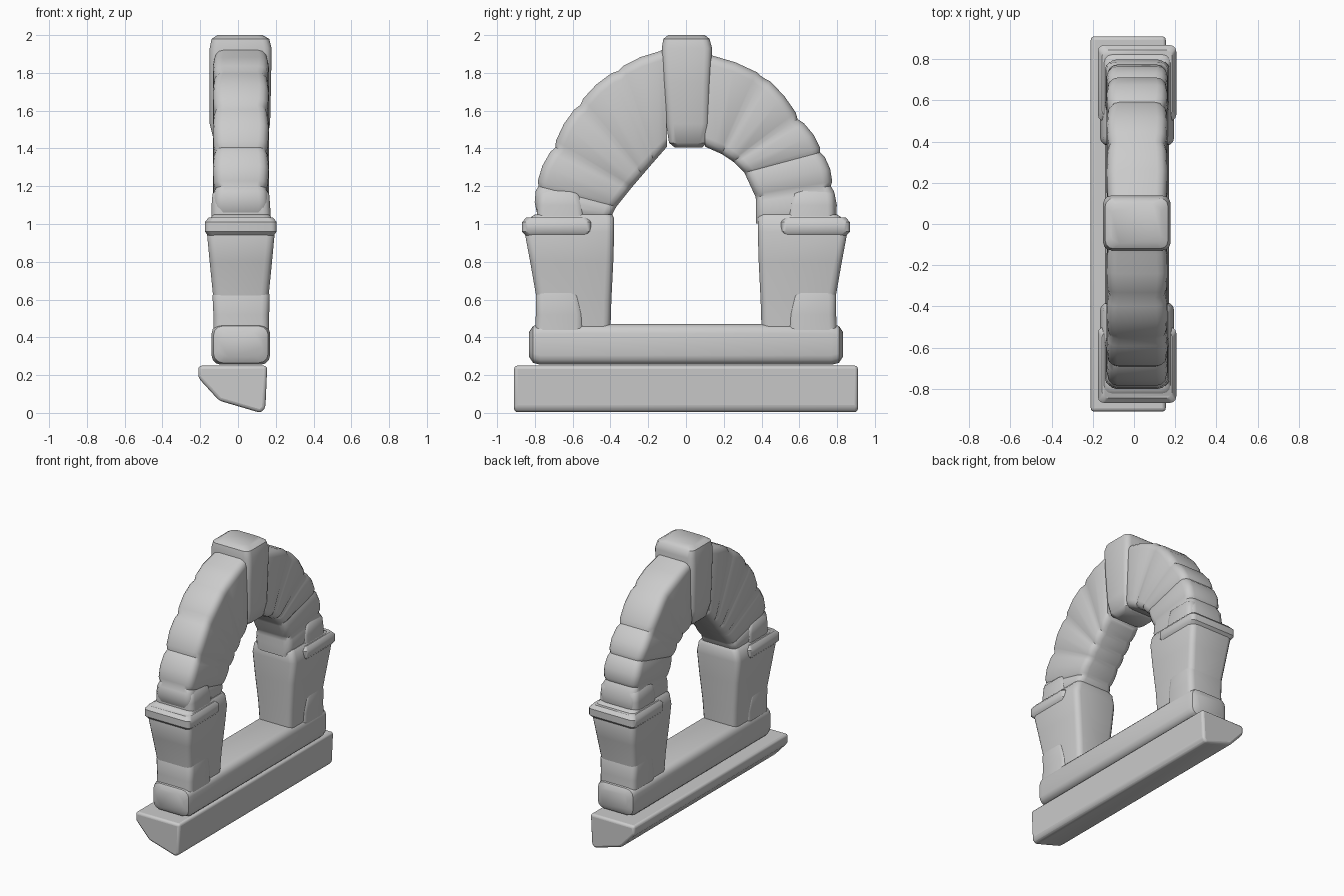
import bpy, bmesh, math
from mathutils import Vector

if "Cube" in bpy.data.objects:
    bpy.data.objects.remove(bpy.data.objects["Cube"])


def finish(name, bm, bevel=0):
    bmesh.ops.recalc_face_normals(bm, faces=bm.faces)
    me = bpy.data.meshes.new(name)
    bm.to_mesh(me)
    bm.free()
    ob = bpy.data.objects.new(name, me)
    bpy.context.collection.objects.link(ob)
    if bevel:
        mod = ob.modifiers.new("bevel", 'BEVEL')
        mod.width, mod.segments = bevel, 3
    bpy.ops.object.select_all(action='DESELECT')
    ob.select_set(True)
    bpy.context.view_layer.objects.active = ob
    bpy.ops.object.shade_smooth_by_angle(angle=math.radians(40))
    return ob


def section(p, q, x0, x1, r):
    """Rounded rectangle between two (y, z) points, spanning x0..x1."""
    p, q = Vector(p), Vector(q)
    length = (q - p).length
    d = (q - p) / length
    pts = []
    for cx, cl, a0 in ((x1 - r, length - r, 0), (x0 + r, length - r, 90),
                       (x0 + r, r, 180), (x1 - r, r, 270)):
        for k in range(4):
            a = math.radians(a0 + 30 * k)
            yz = p + d * (cl + r * math.sin(a))
            pts.append((cx + r * math.cos(a), yz.x, yz.y))
    return pts


def loft(name, rings):
    bm = bmesh.new()
    loops = [[bm.verts.new(c) for c in section(*r)] for r in rings]
    for a, b in zip(loops, loops[1:]):
        for i in range(len(a)):
            j = (i + 1) % len(a)
            bm.faces.new((a[i], a[j], b[j], b[i]))
    bm.faces.new(loops[0])
    bm.faces.new(loops[-1])
    return finish(name, bm)


def upright(name, rows, side=1, r=0.04):
    """Vertical stone from rows of (z, y0, y1, x0, x1)."""
    return loft(name, [((side * a, z), (side * b, z), x0, x1, r)
                       for z, a, b, x0, x1 in rows])


# Plinth with undercut left side
bm = bmesh.new()
profile = [(-.21, .255), (-.21, .19), (-.10, .07), (.12, .005), (.145, .03), (.155, .255)]
face = bm.faces.new([bm.verts.new((x, -.91, z)) for x, z in profile])
ext = bmesh.ops.extrude_face_region(bm, geom=[face])
bmesh.ops.translate(bm, vec=(0, 1.82, 0),
                    verts=[v for v in ext["geom"] if isinstance(v, bmesh.types.BMVert)])
plinth = finish("plinth", bm, 0.02)
low = min(v.co.z for v in plinth.data.vertices)
plinth.location.z = -low

# Sill slab
loft("sill", [((s * y, .255 + i), (s * y, .47 - i), -.14 + i, .17 - i, .05)
              for s, y, i in ((-1, .83, .04), (-1, .81, .01), (-1, .77, 0),
                              (1, .77, 0), (1, .81, .01), (1, .83, .04))])

# Pillars, foot stones and caps
for side, tag in ((-1, "near"), (1, "far")):
    upright("pillar_" + tag, [(.44, .40, .775, -.12, .15), (.6, .395, .79, -.13, .16),
                              (.8, .385, .825, -.15, .18), (.96, .38, .855, -.165, .195),
                              (1.03, .38, .83, -.15, .18), (1.05, .39, .80, -.13, .165)], side)
    upright("foot_stone_" + tag, [(.42, .54, .80, -.13, .165), (.52, .54, .795, -.13, .165),
                                  (.62, .56, .795, -.135, .168), (.68, .60, .77, -.12, .15)], side)
    upright("cap_" + tag, [(.94, .51, .85, -.16, .19), (.96, .50, .868, -.175, .205),
                           (1.01, .50, .868, -.175, .205), (1.035, .52, .845, -.155, .185)], side, .03)
    upright("springer_" + tag, [(1.0, .53, .79, -.14, .175), (1.10, .54, .79, -.14, .17),
                                (1.16, .56, .785, -.135, .165), (1.19, .60, .76, -.11, .14)], side)

# Arch halves: stone joints as (inner y, inner z, outer y, outer z)
halves = {
    "near": [(-.40, 1.03, -.79, 1.03), (-.37, 1.09, -.80, 1.20), (-.29, 1.19, -.71, 1.41),
             (-.23, 1.26, -.575, 1.64), (-.17, 1.33, -.37, 1.825), (-.10, 1.41, -.11, 1.93)],
    "far": [(.37, 1.0, .80, 1.0), (.37, 1.14, .785, 1.20), (.31, 1.27, .73, 1.38),
            (.25, 1.33, .61, 1.56), (.19, 1.37, .42, 1.79), (.10, 1.41, .10, 1.91)],
}
for tag, joints in halves.items():
    rings = []
    for a, b in zip(joints, joints[1:]):
        for t, inset in ((.02, .018), (.14, .003), (.5, -.006), (.86, .003)):
            y0, z0, y1, z1 = (u + (v - u) * t for u, v in zip(a, b))
            p, q = Vector((y0, z0)), Vector((y1, z1))
            q -= (q - p).normalized() * inset
            rings.append((p, q, -.13 + inset / 2, .16 - inset / 2, .05))
    y0, z0, y1, z1 = joints[-1]
    rings.append(((y0, z0), (y1, z1), -.12, .15, .05))
    loft("arch_" + tag, rings)

# Keystone
upright("keystone", [(1.405, -.06, .085, -.10, .12), (1.43, -.09, .11, -.125, .15),
                     (1.53, -.105, .125, -.15, .17), (1.75, -.12, .13, -.15, .175),
                     (1.93, -.128, .138, -.15, .178), (1.98, -.12, .125, -.14, .165),
                     (2.0, -.095, .10, -.11, .13)])
